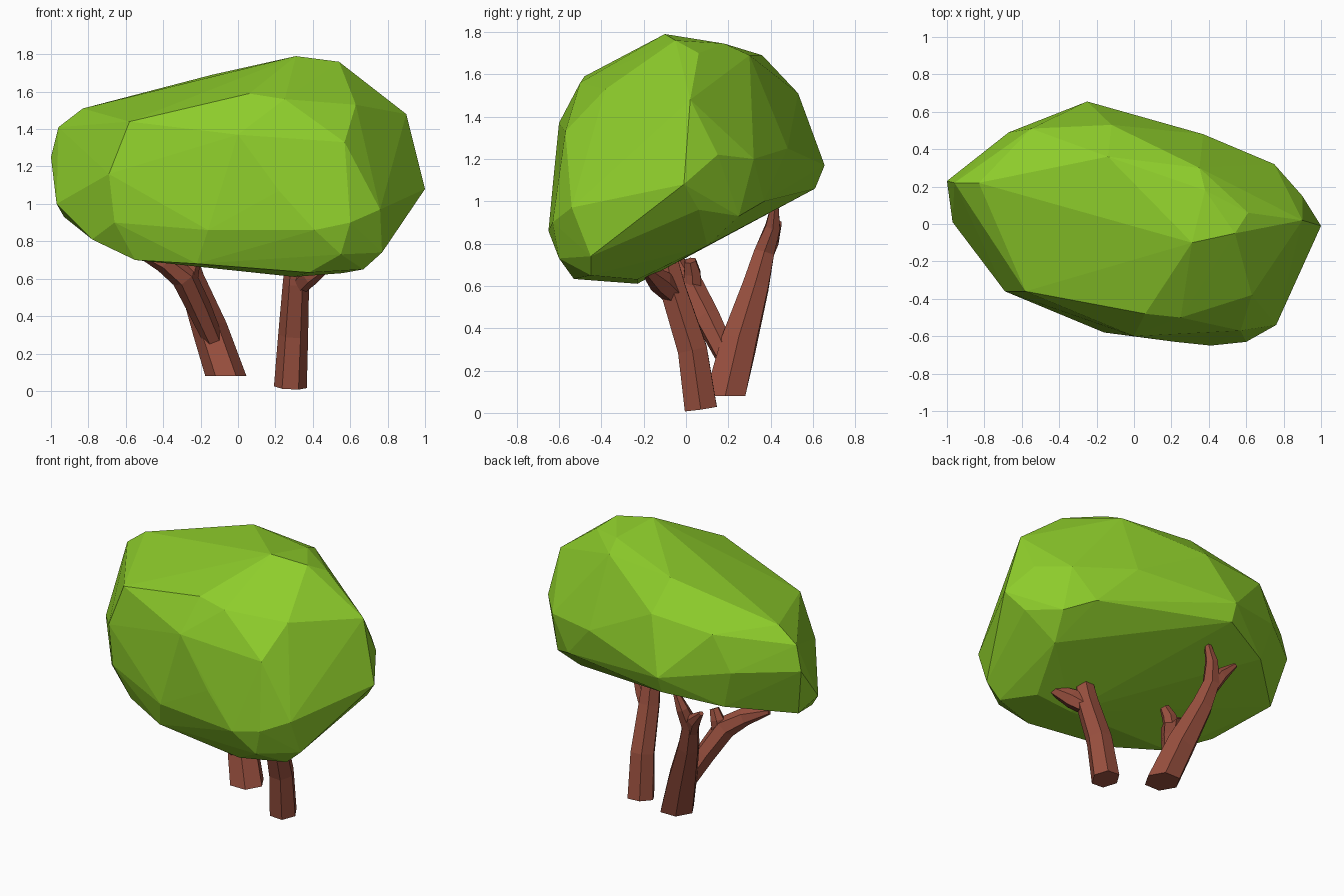
import bpy, bmesh, math
from mathutils import Vector

if "Cube" in bpy.data.objects:
    bpy.data.objects.remove(bpy.data.objects["Cube"])


def material(name, color):
    m = bpy.data.materials.new(name)
    m.diffuse_color = (*color, 1)
    m.use_nodes = True
    m.node_tree.nodes["Principled BSDF"].inputs["Base Color"].default_value = m.diffuse_color
    return m


GREEN = material("leaf green", (0.27, 0.61, 0.024))
BROWN = material("bark brown", (0.31, 0.078, 0.048))


def add_object(name, bm, mat):
    bmesh.ops.recalc_face_normals(bm, faces=bm.faces[:])
    me = bpy.data.meshes.new(name)
    bm.to_mesh(me)
    bm.free()
    me.materials.append(mat)
    ob = bpy.data.objects.new(name, me)
    bpy.context.collection.objects.link(ob)
    return ob


def limb(name, path, sides=6, flat_base=False):
    """Faceted tapered tube; path holds (x, y, z, radius)."""
    bm = bmesh.new()
    pts = [Vector(p[:3]) for p in path]
    rings = []
    for i, p in enumerate(pts):
        d = (pts[min(i + 1, len(pts) - 1)] - pts[max(i - 1, 0)]).normalized()
        if flat_base and i == 0:
            d = Vector((0, 0, 1))
        u = d.cross(Vector((0, 1, 0))).normalized()
        v = d.cross(u)
        r = path[i][3]
        rings.append([bm.verts.new(p + r * (math.cos(a) * u + math.sin(a) * v))
                      for a in (math.tau * k / sides for k in range(sides))])
    for a, b in zip(rings, rings[1:]):
        for k in range(sides):
            n = (k + 1) % sides
            bm.faces.new((a[k], a[n], b[n], b[k]))
    bm.faces.new(rings[0])
    bm.faces.new(rings[-1])
    return add_object(name, bm, BROWN)


# Crown: one faceted boulder shape, hull of its main corners
corners = [
    # left end
    (-1, .23, 1.25), (-.96, .22, 1.41), (-.83, .22, 1.51), (-.97, .01, 1.0),
    (-.93, .16, .93), (-.78, -.20, .81),
    # top
    (.31, -.1, 1.79), (.54, -.05, 1.76), (.38, .18, 1.745), (.61, .06, 1.70),
    (-.14, .36, 1.69), (.35, .30, 1.69),
    # back
    (-.12, .53, 1.51), (-.55, .51, 1.48), (-.67, .49, 1.25), (-.25, .655, 1.17),
    (.37, .48, 1.25), (.75, .32, 1.20), (-.25, .61, 1.06), (.60, .37, 1.0),
    # right end
    (.90, .02, 1.48), (.90, .15, 1.22), (1, -.01, 1.08), (.76, -.54, .97),
    (.63, -.38, 1.53), (.90, .06, .96), (.76, .25, .93), (.70, .10, .79),
    # front
    (.06, -.48, 1.59), (.25, -.50, 1.56), (-.58, -.36, 1.44),
    (-.69, -.36, 1.16), (0, -.60, 1.37), (.57, -.57, 1.33), (.22, -.63, 1.07),
    (.41, -.65, .86), (.60, -.63, .90), (-.16, -.58, .86), (-.66, -.36, .90),
    # underside
    (.67, -.45, .65), (.77, -.45, .74), (.56, -.23, .63), (.30, -.23, .61),
    (.38, -.53, .633), (.55, -.60, .73), (-.55, -.33, .70), (-.22, -.5, .68),
    (-.6, .46, 1.0),
]
bm = bmesh.new()
for c in corners:
    bm.verts.new(c)
hull = bmesh.ops.convex_hull(bm, input=bm.verts[:])
bmesh.ops.delete(bm, geom=[g for g in hull["geom_interior"]
                           if isinstance(g, bmesh.types.BMVert)], context='VERTS')
add_object("leaf_crown", bm, GREEN)

# Right trunk with its side branch
limb("right_trunk", [(.28, .07, .02, .088), (.295, .03, .30, .08),
                     (.31, -.06, .58, .07), (.315, -.09, .72, .06)])
limb("right_trunk_branch", [(.31, -.05, .55, .05), (.38, -.12, .62, .06),
                            (.52, -.21, .70, .02)])

# Left trunk, its rear fork and its front fork
limb("left_trunk", [(-.065, .185, .08, .11), (-.15, .25, .33, .095),
                    (-.25, .33, .60, .07), (-.29, .37, .76, .055),
                    (-.26, .41, .88, .04), (-.22, .42, .98, .02)],
     flat_base=True)
limb("left_trunk_rear_twig", [(-.29, .36, .72, .045), (-.34, .40, .82, .045),
                              (-.42, .44, .90, .015)])
limb("left_trunk_front_branch", [(-.13, .19, .27, .055), (-.21, .10, .45, .065),
                                 (-.29, .01, .61, .07), (-.40, -.04, .69, .055),
                                 (-.55, -.08, .75, .02)])
limb("left_trunk_front_twig", [(-.27, .03, .56, .05), (-.25, .03, .66, .045),
                               (-.22, .02, .72, .03)])
